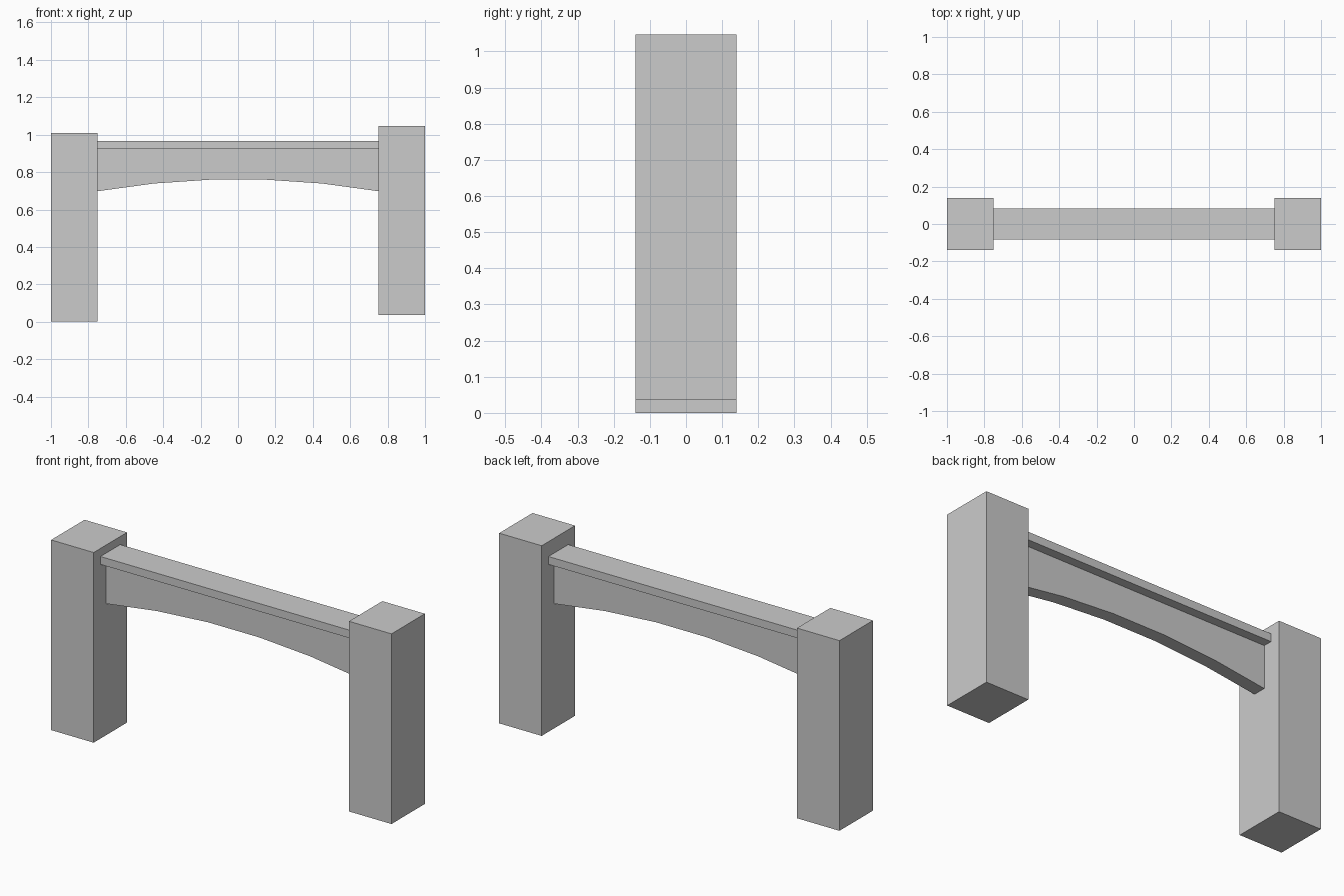
import bpy
import bmesh

if "Cube" in bpy.data.objects:
    bpy.data.objects.remove(bpy.data.objects["Cube"])


def make_box(name, x, y, z):
    """Box spanning the given (min, max) ranges."""
    bpy.ops.mesh.primitive_cube_add(size=1, location=[(a + b) / 2 for a, b in (x, y, z)])
    ob = bpy.context.object
    ob.name = name
    ob.scale = [b - a for a, b in (x, y, z)]
    bpy.ops.object.transform_apply(location=False, rotation=False, scale=True)
    return ob


def extrude_profile(name, points, half_depth):
    """Extrude an (x, z) outline along y."""
    bm = bmesh.new()
    face = bm.faces.new([bm.verts.new((x, -half_depth, z)) for x, z in points])
    ext = bmesh.ops.extrude_face_region(bm, geom=[face])
    verts = [g for g in ext["geom"] if isinstance(g, bmesh.types.BMVert)]
    bmesh.ops.translate(bm, verts=verts, vec=(0, 2 * half_depth, 0))
    bmesh.ops.recalc_face_normals(bm, faces=bm.faces)
    mesh = bpy.data.meshes.new(name)
    bm.to_mesh(mesh)
    bm.free()
    ob = bpy.data.objects.new(name, mesh)
    bpy.context.collection.objects.link(ob)
    return ob


SPAN = 0.75      # half the gap between posts
POST_HEIGHT = 1.01

# Square posts, the right one standing slightly higher
for name, x, base in (("left_post", (-1, -SPAN), 0), ("right_post", (SPAN, 1), 0.036)):
    make_box(name, x, (-0.14, 0.14), (base, base + POST_HEIGHT))

# Thin wall panel with a shallow five-segment arch underneath
arch = []
for i in range(6):
    t = -1 + 2 * i / 5
    arch.append((SPAN * t, 0.762 - 0.064 * t * t))
extrude_profile("arched_panel", arch + [(SPAN, 0.925), (-SPAN, 0.925)], 0.035)

# Wider coping on top of the panel
make_box("coping", (-SPAN, SPAN), (-0.083, 0.083), (0.925, 0.967))
